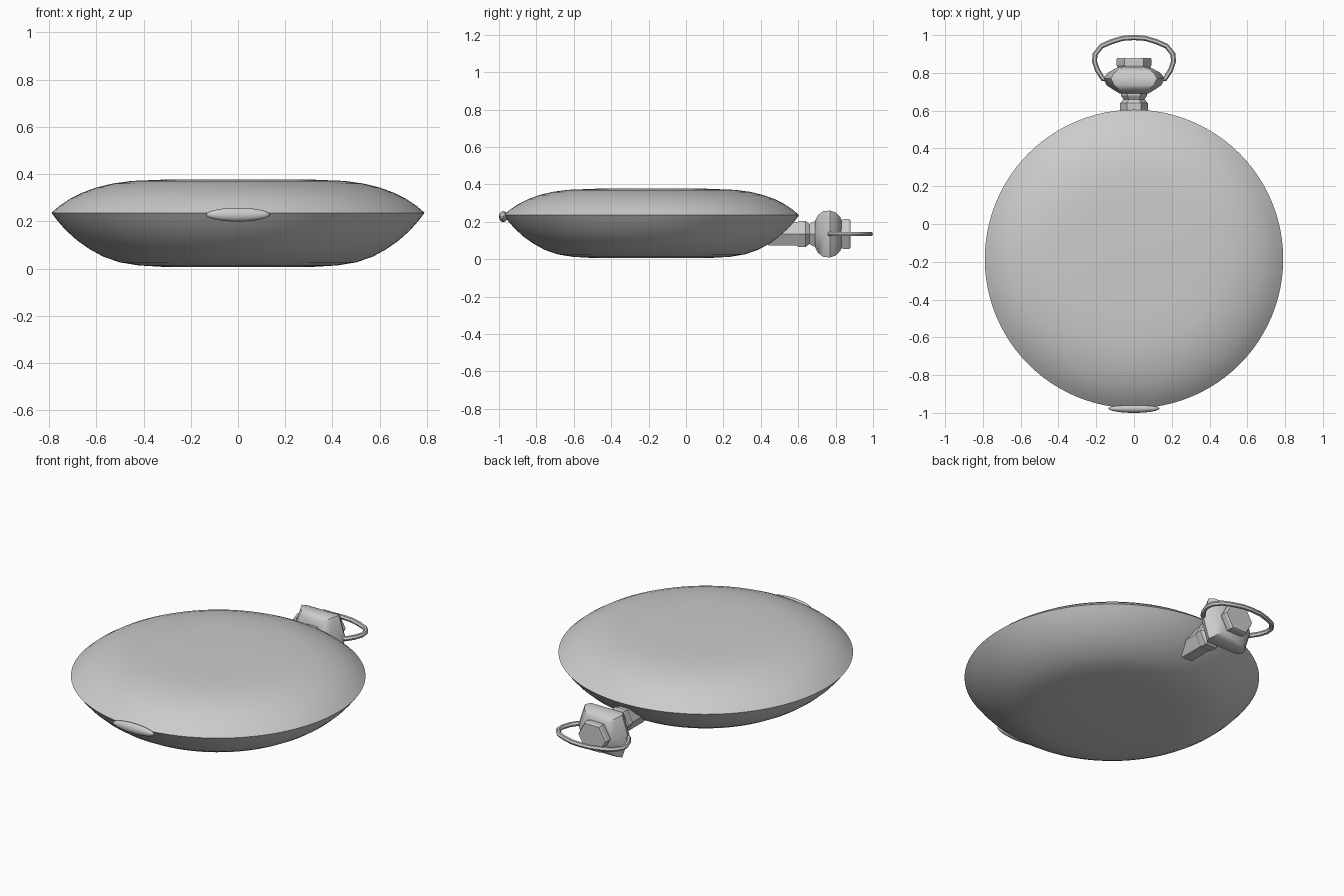
import bpy, bmesh
from math import pi, cos, sin, radians

if "Cube" in bpy.data.objects:
    bpy.data.objects.remove(bpy.data.objects["Cube"])


def loft(name, rings, angle=None):
    """Join rings of points with quads and cap both ends."""
    bm = bmesh.new()
    vs = [[bm.verts.new(p) for p in ring] for ring in rings]
    n = len(rings[0])
    for a, b in zip(vs, vs[1:]):
        for i in range(n):
            bm.faces.new((a[i], a[(i + 1) % n], b[(i + 1) % n], b[i]))
    bm.faces.new(vs[0])
    bm.faces.new(vs[-1])
    bmesh.ops.recalc_face_normals(bm, faces=bm.faces[:])
    me = bpy.data.meshes.new(name)
    bm.to_mesh(me)
    bm.free()
    ob = bpy.data.objects.new(name, me)
    bpy.context.collection.objects.link(ob)
    if angle:
        smooth(ob, angle)
    return ob


def smooth(ob, angle):
    bpy.ops.object.select_all(action='DESELECT')
    ob.select_set(True)
    bpy.context.view_layer.objects.active = ob
    bpy.ops.object.shade_smooth_by_angle(angle=radians(angle))


def disc(name, profile, cy, n=96):
    return loft(name, [[(r * cos(2 * pi * i / n), cy + r * sin(2 * pi * i / n), z)
                        for i in range(n)] for r, z in profile], 35)


AXIS_Z = 0.135


def hex_stem(name, profile, angle=None):
    """Hexagonal turned part along y; profile rows are (y, half width, half height, flat half width)."""
    return loft(name, [[(x, y, AXIS_Z + z) for x, z in
                        ((w, 0), (f, h), (-f, h), (-w, 0), (-f, -h), (f, -h))]
                       for y, w, h, f in profile], angle)


# Watch case: lower and upper shells meeting at a sharp rim
CY = -0.185
disc("case_back", [(0.02, 0.006), (0.3, 0.006), (0.42, 0.013), (0.5, 0.026), (0.57, 0.05),
                   (0.63, 0.083), (0.68, 0.118), (0.73, 0.163), (0.765, 0.203), (0.79, 0.236)], CY)
disc("case_lid", [(0.79, 0.236), (0.755, 0.266), (0.71, 0.296), (0.66, 0.321), (0.6, 0.343),
                  (0.53, 0.36), (0.45, 0.371), (0.3, 0.377), (0.02, 0.377)], CY)

# Neck with two collars
hex_stem("neck", [(y, r, r * 0.95, r * 0.5) for y, r in
                  ((0.44, 0.066), (0.59, 0.066), (0.605, 0.073), (0.64, 0.073), (0.66, 0.056),
                   (0.68, 0.07), (0.695, 0.07), (0.72, 0.058))])

# Bulging collar and winding crown
hex_stem("bow_collar", [(0.69, 0.075, 0.07, 0.05), (0.705, 0.1, 0.1, 0.07), (0.735, 0.145, 0.123, 0.105),
                        (0.77, 0.163, 0.125, 0.122), (0.8, 0.14, 0.115, 0.105),
                        (0.825, 0.095, 0.09, 0.07), (0.835, 0.07, 0.065, 0.045)], 40)
hex_stem("crown", [(0.81, 0.07, 0.06, 0.035), (0.832, 0.088, 0.076, 0.046),
                   (0.842, 0.093, 0.079, 0.05), (0.87, 0.093, 0.079, 0.05), (0.88, 0.088, 0.074, 0.046)])

# Bow ring: mirrored path swept with a round section
half = [(0.13, 0.765), (0.165, 0.77), (0.194, 0.815), (0.209, 0.86),
        (0.206, 0.9), (0.172, 0.942), (0.12, 0.965), (0.06, 0.983)]
path = half + [(0, 0.987)] + [(-x, y) for x, y in reversed(half)]
cu = bpy.data.curves.new("bow_ring", 'CURVE')
cu.dimensions = '3D'
cu.bevel_depth = 0.0135
cu.bevel_resolution = 1
cu.use_fill_caps = True
sp = cu.splines.new('POLY')
sp.points.add(len(path) - 1)
for p, (x, y) in zip(sp.points, path):
    p.co = (x, y, AXIS_Z, 1)
bow = bpy.data.objects.new("bow_ring", cu)
bpy.context.collection.objects.link(bow)
bpy.ops.object.select_all(action='DESELECT')
bow.select_set(True)
bpy.context.view_layer.objects.active = bow
bpy.ops.object.convert(target='MESH')
smooth(bpy.context.object, 50)

# Hinge button on the front rim
bpy.ops.mesh.primitive_uv_sphere_add(segments=24, ring_count=12, radius=1, location=(0, -0.977, 0.228))
button = bpy.context.object
button.name = "hinge_button"
button.scale = (0.135, 0.023, 0.029)
bpy.ops.object.transform_apply(location=False, rotation=False, scale=True)
smooth(button, 40)
